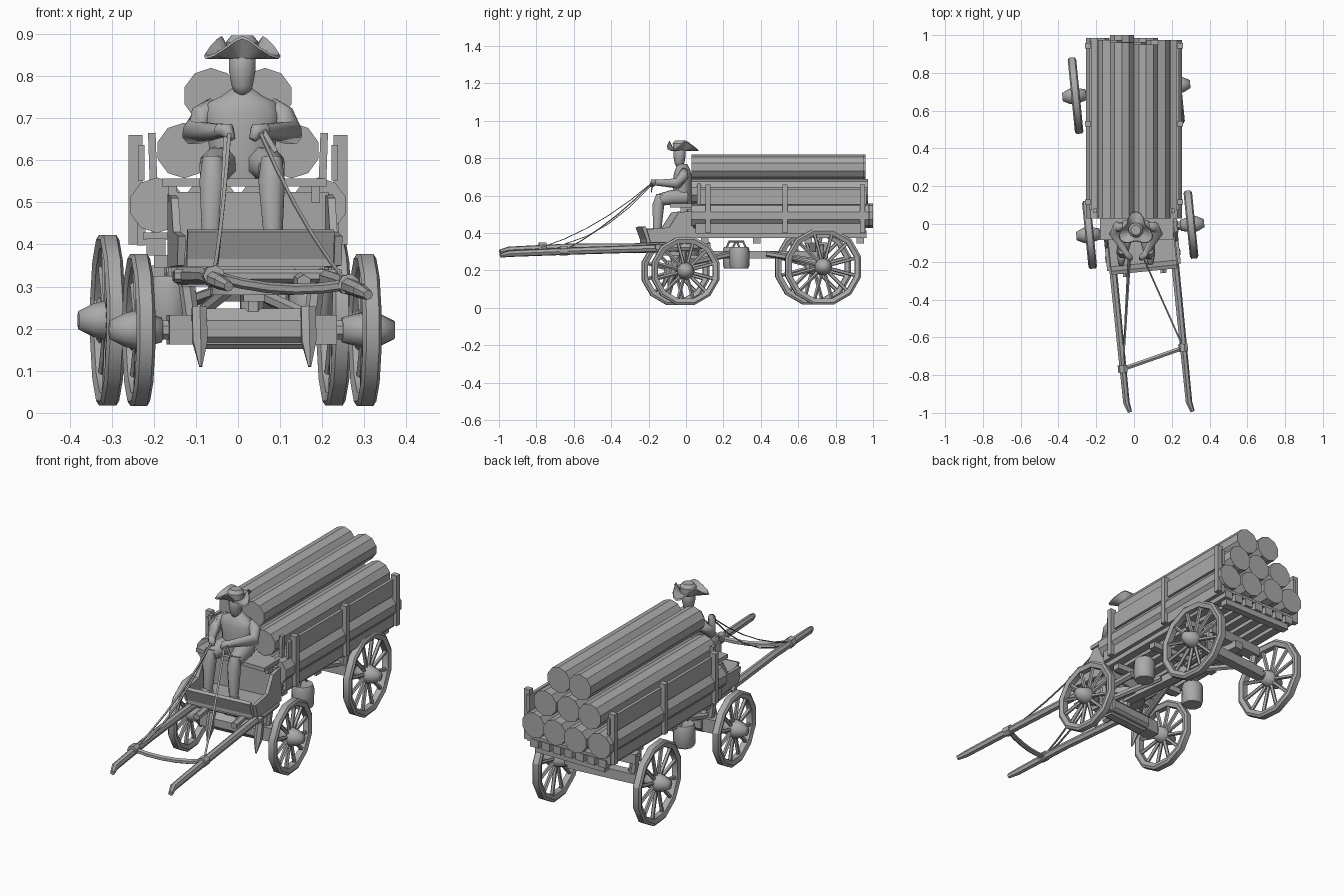
import bpy, bmesh, math
from mathutils import Matrix, Vector

cube = bpy.data.objects.get("Cube")
if cube:
    bpy.data.objects.remove(cube, do_unlink=True)

COLOUR = (0.4, 0.4, 0.4, 1)
grey = bpy.data.materials.new("plain grey")
grey.use_nodes = True
grey.diffuse_color = COLOUR
grey.node_tree.nodes["Principled BSDF"].inputs["Base Color"].default_value = COLOUR

WORLD = Matrix.Identity(4)
# The running gear is turned slightly against the bed
GEAR = Matrix.Translation((0.03, 0, 0)) @ Matrix.Rotation(0.1, 4, 'Z')
FLAT, EDGED, SOFT = 0, math.radians(40), math.radians(80)
BOTH_SIDES = ((1, "left"), (-1, "right"))


def finish(name, bm, frame, smooth):
    """Turn a bmesh into a named object."""
    bm.transform(frame)
    bmesh.ops.recalc_face_normals(bm, faces=bm.faces)
    mesh = bpy.data.meshes.new(name)
    bm.to_mesh(mesh)
    bm.free()
    mesh.materials.append(grey)
    if smooth:
        mesh.polygons.foreach_set("use_smooth", [True] * len(mesh.polygons))
        mesh.set_sharp_from_angle(angle=smooth)
    bpy.context.collection.objects.link(bpy.data.objects.new(name, mesh))


def box(name, centre, size, frame=WORLD, tilt=0, axis='X'):
    bm = bmesh.new()
    bmesh.ops.create_cube(bm, size=1)
    bm.transform(Matrix.Translation(centre) @ Matrix.Rotation(math.radians(tilt), 4, axis)
                 @ Matrix.Diagonal((*size, 1)))
    finish(name, bm, frame, FLAT)


def skin(name, rings, frame=WORLD, smooth=FLAT, caps=True):
    """Join rings of points into a surface."""
    bm = bmesh.new()
    rows = [[bm.verts.new(p) for p in ring] for ring in rings]
    for a, b in zip(rows, rows[1:]):
        for i in range(len(a)):
            bm.faces.new((a[i - 1], a[i], b[i], b[i - 1]))
    if caps:
        bm.faces.new(rows[0])
        bm.faces.new(rows[-1])
    finish(name, bm, frame, smooth)


def circle(sides):
    """Cosine and sine for each corner of a polygon."""
    turns = [math.tau * (k + 0.5) / sides for k in range(sides)]
    return [(math.cos(q), math.sin(q)) for q in turns]


def loft(name, path, radii, sides=8, frame=WORLD, smooth=EDGED):
    """Sweep a round or oval section along a path."""
    path = [Vector(p) for p in path]
    if not isinstance(radii, list):
        radii = [radii] * len(path)
    whole = (path[-1] - path[0]).normalized()
    upright = abs(whole.z) > 0.8
    ref = Vector((0, -1, 0)) if upright else Vector((0, 0, 1))
    rings = []
    for i, p in enumerate(path):
        ahead, behind = path[min(i + 1, len(path) - 1)], path[max(i - 1, 0)]
        tangent = (ahead - behind).normalized()
        side = tangent.cross(ref).normalized()
        up = side.cross(tangent)
        a, b = radii[i] if isinstance(radii[i], tuple) else (radii[i], radii[i])
        rings.append([p + side * a * c + up * b * s for c, s in circle(sides)])
    skin(name, rings, frame, smooth)


def wheel(label, out, y, radius):
    place = GEAR @ Matrix.Translation((out * 0.27, y, radius + 0.01))
    # Felloe ring with a chunky section
    inner, crown, half = radius - 0.034, radius - 0.012, 0.015
    section = [(inner, -half), (inner, half), (crown, half * 1.5),
               (radius, half), (radius, -half), (crown, -half * 1.5)]
    corners = circle(12)
    rings = [[(w, r * c, r * s) for r, w in section] for c, s in corners + corners[:1]]
    skin(label + "_wheel_rim", rings, place, EDGED, caps=False)
    for c, s in corners:
        spoke = Vector((0, c, s))
        loft(label + "_spoke", [spoke * 0.03, spoke * inner], 0.01, 5, place)
    hub = [(-0.055, 0.03), (0.01, 0.047), (0.035, 0.04), (0.07, 0.022)]
    loft(label + "_hub", [(out * u, 0, 0) for u, r in hub], [r for u, r in hub], 9, place, SOFT)


# Wheels and axles
for label, y, radius, depth, inward in (("front", -0.03, 0.187, 0.07, 1), ("rear", 0.71, 0.21, 0.05, -1)):
    z = radius + 0.01
    loft(label + "_axle", [(-0.26, y, z), (0.26, y, z)], 0.024, 8, GEAR)
    box(label + "_axle_beam", (0, y, z), (0.4, depth, depth), GEAR)
    box(label + "_bolster", (0, y, 0.325), (0.34, 0.06, 0.05), GEAR)
    for s, side in BOTH_SIDES:
        wheel(label + "_" + side, s, y, radius)
        loft(label + "_bolster_post", [(s * 0.14, y, z), (s * 0.16, y, 0.34)], 0.02, 7, GEAR)
        loft(label + "_brace", [(s * 0.13, y, z + depth / 2), (s * 0.03, y + inward * 0.28, 0.29)],
             0.016, 6, GEAR)
loft("front_axle_casing", [(-0.12, -0.03, 0.2), (0.12, -0.03, 0.2)], 0.052, 8, GEAR)

# Running gear below the bed
box("reach_beam", (0, 0.34, 0.285), (0.05, 0.84, 0.04), GEAR)
loft("turntable", [(0, -0.03, 0.28), (0, -0.03, 0.31)], 0.1, 12, GEAR)
loft("king_pin", [(0, -0.03, 0.2), (0, -0.03, 0.36)], 0.03, 8, GEAR)
for s, side in BOTH_SIDES:
    bracket = s * 0.13
    loft("axle_bracket", [(bracket, -0.07, 0.25), (bracket, -0.09, 0.17), (bracket, -0.11, 0.11)],
         [0.02, 0.02, 0.004], 6, GEAR)
    loft("side_hound", [(s * 0.1, -0.27, 0.31), (s * 0.1, 0.12, 0.335)], 0.018, 6, GEAR)
    # Hanging buckets
    x, y = s * 0.17, 0.27
    loft("bucket", [(x, y, z) for z in (0.21, 0.225, 0.305, 0.325)],
         [0.047, 0.053, 0.055, 0.048], 10, GEAR)
    loft("bucket_hanger", [(x, y + across * 0.02, 0.355 - 0.045 * (abs(across) - 1)) for across in (-2, -1, 1, 2)],
         0.006, 5, GEAR)

# Shafts and the strap between them
strap_ends = []
for s, side in BOTH_SIDES:
    x, drop, tip, knot = s * 0.165, s * 0.01, -1 - s * 0.015, -0.715 + s * 0.04
    loft(side + "_shaft", [(x, 0.02, 0.325), (x, -0.6, 0.315 - drop),
                           (x, tip + 0.05, 0.3 - drop), (x + 0.014, tip, 0.29 - drop)],
         [0.022, 0.02, 0.018, 0.012], 7, GEAR)
    tie = Vector((x, knot, 0.315 - drop))
    reach = Vector((0, 0.02, 0))
    loft(side + "_shaft_ring", [tie - reach, tie + reach], 0.026, 7, GEAR)
    strap_ends.append(tie)


def hang(name, start, end, sag, radius, sides, frame=WORLD):
    """A strap that sags between two points."""
    path = []
    for k in range(6):
        t = k / 5
        path.append(Vector(start).lerp(Vector(end), t) - Vector((0, 0, sag * 4 * t * (1 - t))))
    loft(name, path, radius, sides, frame)


hang("cross_strap", *strap_ends, 0.02, 0.013, 6, GEAR)
loft("shaft_crossbar", [(-0.2, -0.17, 0.325), (0.2, -0.17, 0.325)], 0.016, 7, GEAR)

# Load bed on long sills
box("floor", (0, 0.5, 0.42), (0.45, 0.92, 0.016))
for k in range(-3, 4):
    box("floor_sill", (k * 0.065, 0.5, 0.394), (0.045, 0.93, 0.04))
for k in range(4):
    box("floor_crossbar", (0, 0.1 + k * 0.277, 0.36), (0.4, 0.04, 0.03))
for s, side in BOTH_SIDES:
    box(side + "_lower_board", (s * 0.23, 0.505, 0.432), (0.02, 0.91, 0.07))
    box(side + "_upper_board", (s * 0.23, 0.52, 0.594), (0.016, 0.89, 0.085))
    box(side + "_rail", (s * 0.24, 0.52, 0.477), (0.012, 0.89, 0.012))
    box(side + "_corner_stake", (s * 0.2, 0.07, 0.53), (0.018, 0.022, 0.27), WORLD, s * 2, 'Y')
    for k in (-1, 0, 1):
        box(side + "_stake", (s * 0.243, 0.53 + k * 0.413, 0.53), (0.033, 0.028, 0.26))

# Stacked logs, one fewer in each higher row
for row, count in enumerate((4, 3, 2)):
    z = 0.493 + row * 0.13
    for k in range(count):
        x = (k - (count - 1) / 2) * 0.128
        end = 0.985 - row * 0.012 - (k % 2) * 0.01
        if row == 0 and k == 1:
            end = 1
        loft("log", [(x, 0.03, z), (x, end, z)], 0.066, 10, WORLD, FLAT)

# Driver's footwell and seat
box("footwell_floor", (0, -0.11, 0.358), (0.35, 0.24, 0.02), GEAR)
box("footwell_front", (0, -0.23, 0.395), (0.35, 0.02, 0.08), GEAR, 20)
box("footwell_back", (0, 0, 0.435), (0.37, 0.02, 0.18), GEAR)
side_shape = [(-0.21, 0.35), (-0.23, 0.42), (-0.11, 0.43), (-0.06, 0.51), (0.02, 0.52), (0.02, 0.345)]
for s, side in BOTH_SIDES:
    skin(side + "_footwell_panel", [[(s * x, y, z) for y, z in side_shape] for x in (0.178, 0.196)], GEAR)
    box(side + "_seat_support", (0.015 + s * 0.17, 0, 0.52), (0.02, 0.06, 0.04))
box("seat_plank", (0.015, -0.02, 0.547), (0.39, 0.13, 0.02))

# Driver
MIDDLE = 0.01
body = [(0.555, 0.075, 0.05), (0.6, 0.078, 0.054), (0.66, 0.085, 0.052), (0.71, 0.096, 0.05),
        (0.738, 0.082, 0.042), (0.753, 0.05, 0.034), (0.77, 0.026, 0.026)]
loft("driver_torso", [(MIDDLE, -0.018, z) for z, a, b in body], [(a, b) for z, a, b in body], 12, WORLD, SOFT)
head = [(0.755, 0.016), (0.775, 0.026), (0.81, 0.033), (0.845, 0.033), (0.86, 0.02)]
loft("driver_head", [(MIDDLE, -0.035, z) for z, r in head], [r for z, r in head], 10, WORLD, SOFT)


def limb(name, path, radii):
    """A smooth limb on each side of the driver."""
    for s, side in BOTH_SIDES:
        loft(side + "_" + name, [(MIDDLE + s * x, y, z) for x, y, z in path], radii, 8, WORLD, SOFT)


limb("arm", [(0.065, -0.01, 0.735), (0.095, -0.015, 0.705), (0.115, -0.045, 0.665), (0.045, -0.165, 0.67)],
     [0.018, 0.03, 0.03, 0.016])
limb("hand", [(0.055, -0.155, 0.672), (0.035, -0.175, 0.67), (0.025, -0.185, 0.65)], [0.016, 0.019, 0.01])
limb("thigh", [(0.04, 0, 0.592), (0.06, -0.08, 0.59), (0.07, -0.14, 0.578)], [0.046, 0.042, 0.034])
limb("shin", [(0.07, -0.135, 0.605), (0.07, -0.148, 0.55), (0.074, -0.155, 0.39)], [0.026, 0.034, 0.022])
limb("shoe", [(0.074, -0.135, 0.388), (0.076, -0.17, 0.39), (0.078, -0.22, 0.383)], [0.02, 0.024, 0.012])


# Three-cornered hat: a lobed brim that rises between its corners
def hat_ring(radius, z, lobe=0, rise=0):
    ring = []
    for k in range(24):
        q = math.tau * k / 24
        corner = -math.sin(3 * q)
        r = radius + lobe * corner
        ring.append((MIDDLE + r * math.cos(q), r * math.sin(q) - 0.032, z + rise * (1 - corner) / 2))
    return ring


BRIM = 0.84
skin("hat_brim", [hat_ring(0.036, BRIM), hat_ring(0.08, BRIM, 0.02, 0.048),
                  hat_ring(0.076, BRIM + 0.007, 0.02, 0.048), hat_ring(0.036, BRIM + 0.01)], WORLD, EDGED, caps=False)
skin("hat_crown", [hat_ring(0.038, BRIM), hat_ring(0.039, 0.88), hat_ring(0.026, 0.896)], WORLD, EDGED)

# Reins from the hands to the shaft rings
left_ring, right_ring = [GEAR @ tie for tie in strap_ends]
hang("right_rein", (-0.02, -0.18, 0.67), right_ring, 0.04, (0.006, 0.003), 4)
hang("right_slack_rein", (-0.03, -0.18, 0.66), right_ring, 0.08, (0.006, 0.003), 4)
hang("left_rein", (0.05, -0.18, 0.67), left_ring, 0.03, (0.006, 0.003), 4)
hang("rein_tail", (0.06, -0.18, 0.67), (0.09, -0.185, 0.62), 0, (0.008, 0.004), 4)
